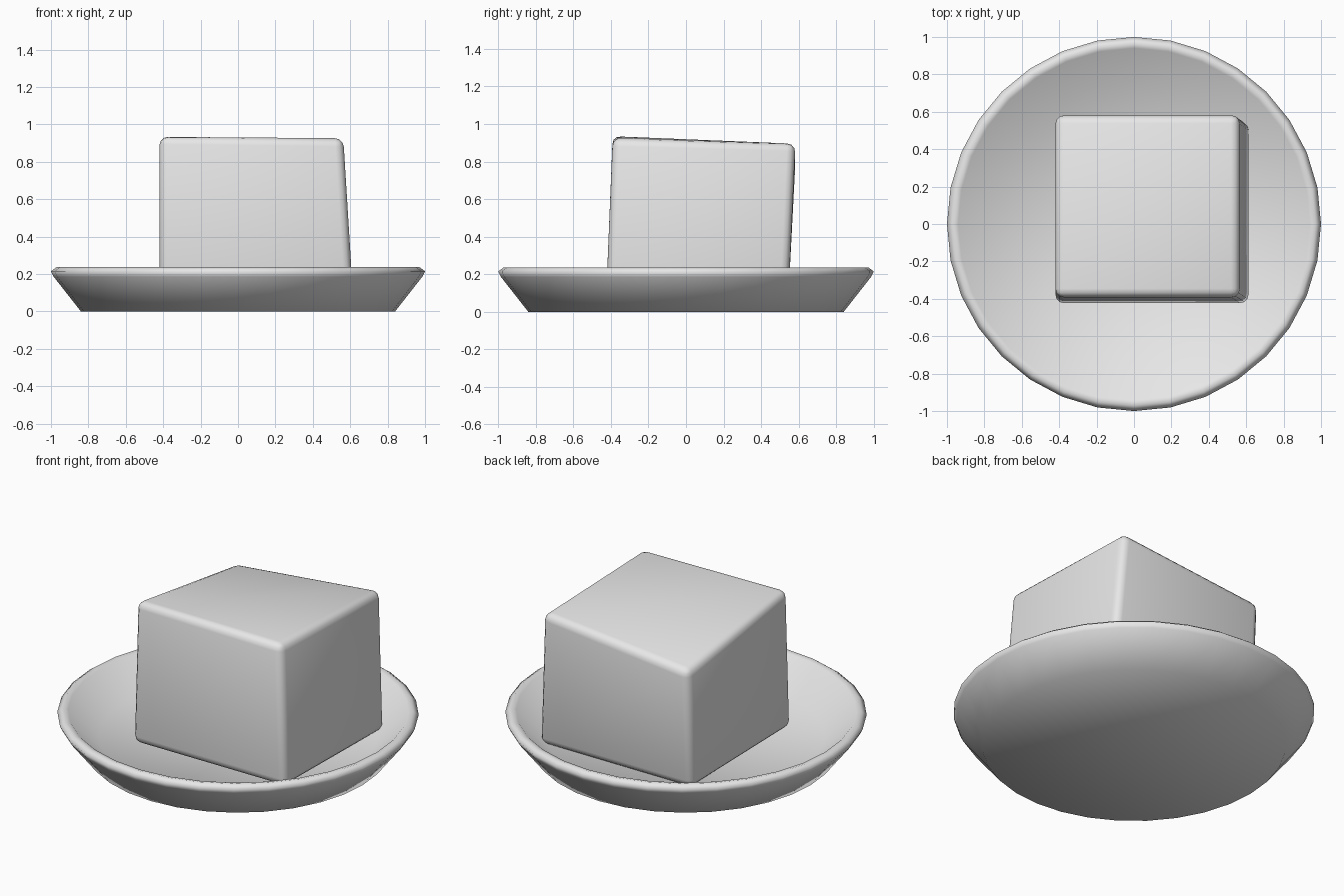
import bpy, bmesh, math

old = bpy.data.objects.get("Cube")
if old:
    bpy.data.objects.remove(old, do_unlink=True)

grey = bpy.data.materials.new("plain_grey")
grey.use_nodes = True
colour = (0.8, 0.8, 0.8, 1)
grey.diffuse_color = colour
grey.node_tree.nodes["Principled BSDF"].inputs["Base Color"].default_value = colour


def finish(bm, name):
    """Turn a bmesh into a smooth shaded object."""
    bmesh.ops.recalc_face_normals(bm, faces=bm.faces)
    for face in bm.faces:
        face.smooth = True
    mesh = bpy.data.meshes.new(name)
    bm.to_mesh(mesh)
    bm.free()
    mesh.materials.append(grey)
    obj = bpy.data.objects.new(name, mesh)
    bpy.context.collection.objects.link(obj)
    return obj


# Shallow dish: radius and height profile, spun round the z axis
profile = [(0, 0), (0.84, 0), (0.985, 0.185), (1.0, 0.215), (0.97, 0.237),
           (0.94, 0.23), (0.77, 0.075), (0, 0.065)]
bm = bmesh.new()
points = [bm.verts.new((r, 0, z)) for r, z in profile]
edges = [bm.edges.new(pair) for pair in zip(points, points[1:])]
bmesh.ops.spin(bm, geom=points + edges, cent=(0, 0, 0), axis=(0, 0, 1),
               angle=math.tau, steps=32, use_duplicate=False)
bmesh.ops.remove_doubles(bm, verts=bm.verts, dist=0.0005)
finish(bm, "dish")

# Uneven block: bottom and top corners, front left round to back left
bottom = [(-0.42, -0.425, 0.085), (0.615, -0.425, 0.085),
          (0.615, 0.545, 0.07), (-0.42, 0.545, 0.07)]
top = [(-0.42, -0.39, 0.94), (0.563, -0.39, 0.927),
       (0.563, 0.583, 0.9), (-0.42, 0.583, 0.8)]
bm = bmesh.new()
low = [bm.verts.new(p) for p in bottom]
high = [bm.verts.new(p) for p in top]
bm.faces.new(low)
bm.faces.new(high)
for i in range(4):
    j = (i + 1) % 4
    bm.faces.new((low[i], low[j], high[j], high[i]))
block = finish(bm, "block")
bevel = block.modifiers.new("rounded_edges", "BEVEL")
bevel.width = 0.045
bevel.segments = 3
bevel.limit_method = "NONE"
